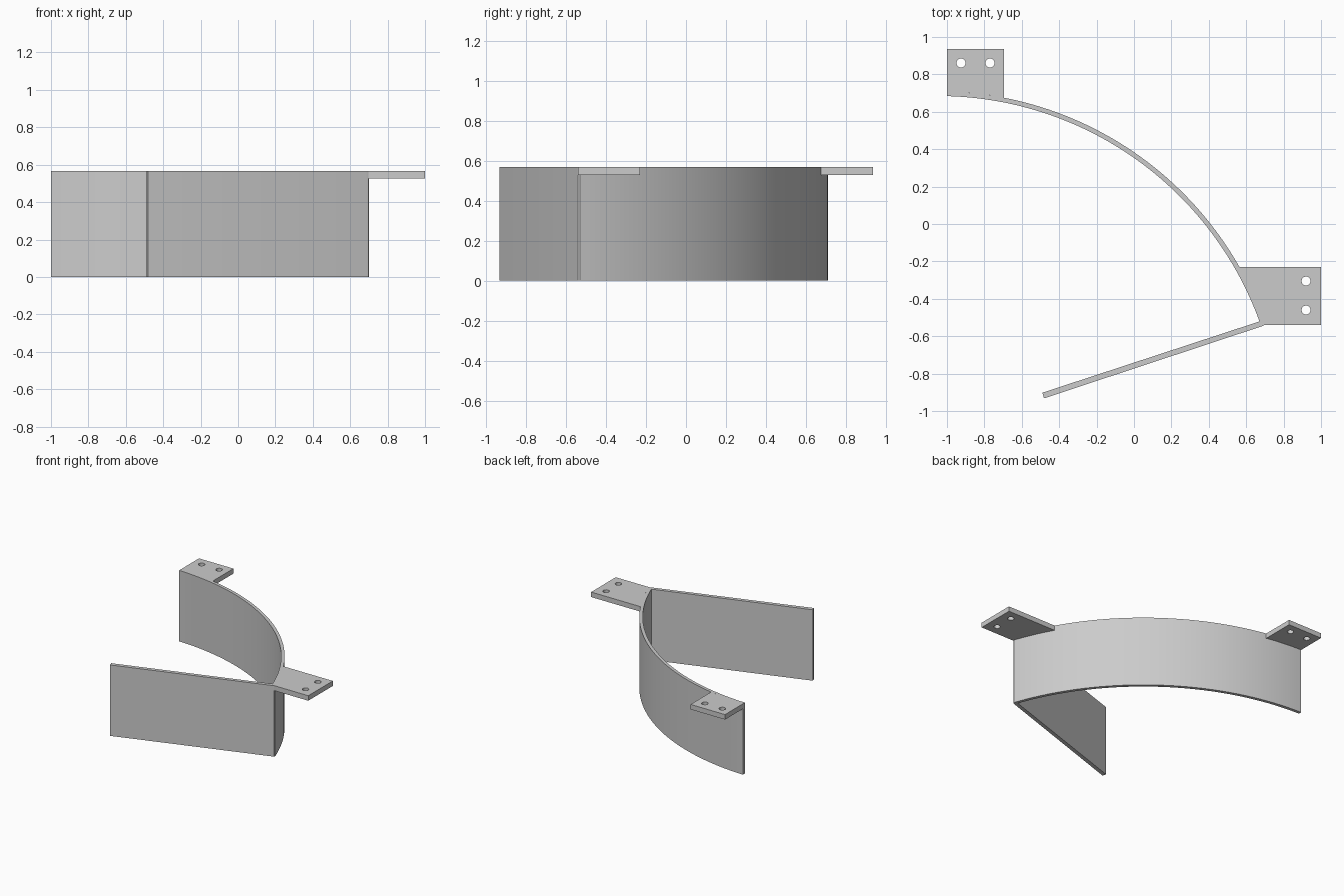
import bpy, bmesh
from math import sin, cos, asin, acos, pi, radians
from mathutils import Vector

if "Cube" in bpy.data.objects:
    bpy.data.objects.remove(bpy.data.objects["Cube"], do_unlink=True)

TOP, TAB_BOTTOM = 0.567, 0.527
CENTRE = Vector((-1.05, -1.1465))
R_IN, R_OUT = 1.831, 1.856

grey = bpy.data.materials.new("plain grey")
grey.use_nodes = True
grey.diffuse_color = (0.6, 0.6, 0.6, 1)
grey.node_tree.nodes["Principled BSDF"].inputs["Base Color"].default_value = (0.6, 0.6, 0.6, 1)


def arc(radius, a0, a1, n, centre=CENTRE):
    steps = [a0 + (a1 - a0) * i / n for i in range(n + 1)]
    return [centre + radius * Vector((cos(a), sin(a))) for a in steps]


def at_x(x, r=R_OUT):
    return acos((x - CENTRE.x) / r)


def at_y(y, r=R_OUT):
    return asin((y - CENTRE.y) / r)


def slab(name, outlines, z0, z1):
    """Extrude a filled outline (further outlines become holes) between two heights."""
    curve = bpy.data.curves.new(name, 'CURVE')
    curve.dimensions = '2D'
    curve.fill_mode = 'BOTH'
    curve.extrude = (z1 - z0) / 2
    for points in outlines:
        spline = curve.splines.new('POLY')
        spline.points.add(len(points) - 1)
        for p, co in zip(spline.points, points):
            p.co = (co[0], co[1], 0, 1)
        spline.use_cyclic_u = True
    obj = bpy.data.objects.new(name, curve)
    obj.location.z = (z0 + z1) / 2
    bpy.context.collection.objects.link(obj)
    bpy.ops.object.select_all(action='DESELECT')
    obj.select_set(True)
    bpy.context.view_layer.objects.active = obj
    bpy.ops.object.convert(target='MESH')
    obj = bpy.context.object
    # weld the caps to the sides
    bm = bmesh.new()
    bm.from_mesh(obj.data)
    bmesh.ops.remove_doubles(bm, verts=bm.verts, dist=1e-4)
    bmesh.ops.recalc_face_normals(bm, faces=bm.faces)
    bm.to_mesh(obj.data)
    bm.free()
    obj.data.materials.clear()
    obj.data.materials.append(grey)
    bpy.ops.object.shade_smooth_by_angle(angle=radians(25))
    return obj


def hole(x, y):
    return arc(0.024, 0, 2 * pi, 24, Vector((x, y)))[:-1]


# Curved wall that folds back into a straight wall
inner = arc(R_IN, at_x(-1, R_IN), at_y(-0.521, R_IN), 64)
outer = arc(R_OUT, at_y(-0.53), at_x(-1), 64)
fold = [(-0.49, -0.902), (-0.481, -0.932), (0.686, -0.546), (0.697, -0.54)]
slab("folded_wall", [inner + fold + outer], 0, TOP)

# Mounting tabs, each following the curved wall and drilled twice
back_edge = arc(R_OUT, at_x(-1), at_x(-0.695), 12)
slab("back_tab", [back_edge + [(-0.695, 0.935), (-1, 0.935)],
                  hole(-0.925, 0.861), hole(-0.77, 0.861)], TAB_BOTTOM, TOP)

side_edge = arc(R_OUT, at_y(-0.23), at_y(-0.53), 12)
slab("side_tab", [side_edge + [(0.697, -0.54), (1, -0.54), (1, -0.23)],
                  hole(0.92, -0.305), hole(0.92, -0.46)], TAB_BOTTOM, TOP)
